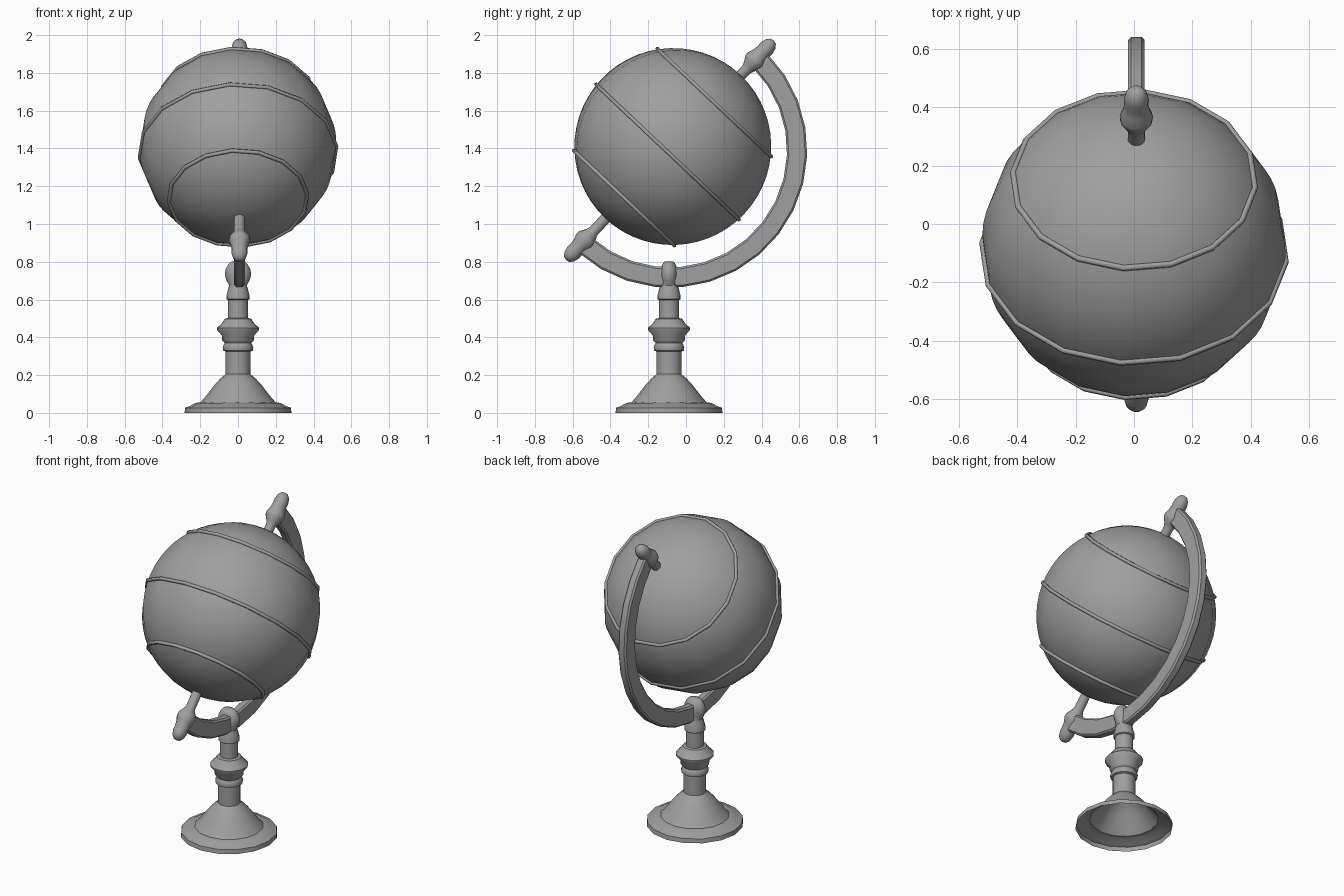
import bpy, bmesh, math
from mathutils import Matrix, Vector

cube = bpy.data.objects.get("Cube")
if cube:
    bpy.data.objects.remove(cube, do_unlink=True)

SIDES = 16
TILT = math.radians(43.4)                 # lean of the globe axis toward the back
AXIS = Vector((0, math.sin(TILT), math.cos(TILT)))
GLOBE_CENTRE = Vector((0, -0.07, 1.41))
ARM_CENTRE = Vector((0.008, -0.085, 1.39))
LEAN = Matrix.Rotation(-TILT, 4, 'X')
TWIST = Matrix.Rotation(math.radians(-5), 4, 'Z')

grey = bpy.data.materials.new("plain grey")
grey.use_nodes = True
grey.diffuse_color = (0.35, 0.35, 0.35, 1)
grey.node_tree.nodes["Principled BSDF"].inputs["Base Color"].default_value = grey.diffuse_color


def finish(name, bm, matrix=Matrix(), angle=40):
    bmesh.ops.recalc_face_normals(bm, faces=bm.faces)
    mesh = bpy.data.meshes.new(name)
    bm.to_mesh(mesh)
    bm.free()
    obj = bpy.data.objects.new(name, mesh)
    bpy.context.collection.objects.link(obj)
    obj.matrix_world = matrix
    mesh.materials.append(grey)
    bpy.ops.object.select_all(action='DESELECT')
    obj.select_set(True)
    bpy.context.view_layer.objects.active = obj
    bpy.ops.object.shade_smooth_by_angle(angle=math.radians(angle))
    return obj


def sweep(bm, points, start, end, steps, spin_axis):
    """Carry a profile round an axis; a full turn is welded."""
    verts = [bm.verts.new(p) for p in points]
    edges = [bm.edges.new(pair) for pair in zip(verts, verts[1:])]
    bmesh.ops.rotate(bm, verts=verts, cent=(0, 0, 0),
                     matrix=Matrix.Rotation(start, 3, spin_axis))
    bmesh.ops.spin(bm, geom=verts + edges, axis=spin_axis, cent=(0, 0, 0),
                   angle=end - start, steps=steps)
    bmesh.ops.remove_doubles(bm, verts=bm.verts, dist=0.0005)


def lathe(name, profile, matrix, angle=40):
    bm = bmesh.new()
    sweep(bm, [(r, 0, z) for r, z in profile], 0, math.tau, SIDES, Vector((0, 0, 1)))
    return finish(name, bm, matrix, angle)


# Globe
bm = bmesh.new()
bmesh.ops.create_uvsphere(bm, u_segments=SIDES, v_segments=28, radius=0.522)
finish("globe", bm, Matrix.Translation(GLOBE_CENTRE) @ LEAN @ TWIST)

# Raised latitude bands
for name, height, radius in (("north_band", 0.32, 0.416),
                             ("equator_band", -0.04, 0.522),
                             ("south_band", -0.375, 0.367)):
    tube = [(radius + 0.011 * math.cos(a), height + 0.011 * math.sin(a))
            for a in (math.tau * i / 6 for i in range(7))]
    lathe(name, tube, Matrix.Translation(GLOBE_CENTRE) @ LEAN @ TWIST, 65)

# Curved arm, with chamfered cross-section, round the back of the globe
half, inner, outer, chamfer = 0.028, 0.62, 0.727, 0.01
section = [(half, inner + chamfer), (half, outer - chamfer),
           (half - chamfer, outer), (chamfer - half, outer),
           (-half, outer - chamfer), (-half, inner + chamfer),
           (chamfer - half, inner), (half - chamfer, inner), (half, inner + chamfer)]
bm = bmesh.new()
sweep(bm, [(x, r, 0) for x, r in section],
      math.radians(-132), math.radians(45), 15, Vector((1, 0, 0)))
bmesh.ops.holes_fill(bm, edges=[e for e in bm.edges if e.is_boundary])
finish("arm", bm, Matrix.Translation(ARM_CENTRE), 30)

# Pivot rods with finials at both poles
pivot = [(0, 0.45), (0.029, 0.45), (0.029, 0.59), (0.037, 0.61), (0.055, 0.64),
         (0.057, 0.66), (0.046, 0.69), (0.042, 0.72), (0.043, 0.745),
         (0.036, 0.775), (0.02, 0.795), (0, 0.8)]
for name, flip in (("upper_pivot", 0), ("lower_pivot", math.pi)):
    lathe(name, pivot, Matrix.Translation(ARM_CENTRE) @ LEAN @ Matrix.Rotation(flip, 4, 'X'))

# Turned stand: hollow foot, column and rounded holder for the arm
stand_place = Matrix.Translation((0, -0.09, 0))
foot = [(0.283, 0), (0.28, 0.027), (0.255, 0.036), (0.225, 0.053), (0.2, 0.055),
        (0.165, 0.095), (0.125, 0.148), (0.095, 0.18), (0.066, 0.205)]
lathe("foot", foot, stand_place)
column = [(0.066, 0.2), (0.066, 0.325), (0.078, 0.33), (0.081, 0.345), (0.076, 0.36),
          (0.07, 0.37), (0.084, 0.385), (0.086, 0.41), (0.11, 0.438), (0.111, 0.45),
          (0.085, 0.475), (0.07, 0.498), (0.053, 0.502), (0.053, 0.6)]
lathe("column", column, stand_place)
holder = [(0.053, 0.597), (0.062, 0.602), (0.062, 0.618), (0.055, 0.645),
          (0.047, 0.675), (0.06, 0.70), (0.07, 0.73), (0.066, 0.76),
          (0.05, 0.788), (0.036, 0.8), (0, 0.803)]
holder_obj = lathe("arm_holder", holder, stand_place)
for v in holder_obj.data.vertices:        # flatten the holder along the arm
    if v.co.z > 0.68:
        v.co.y *= 0.68
